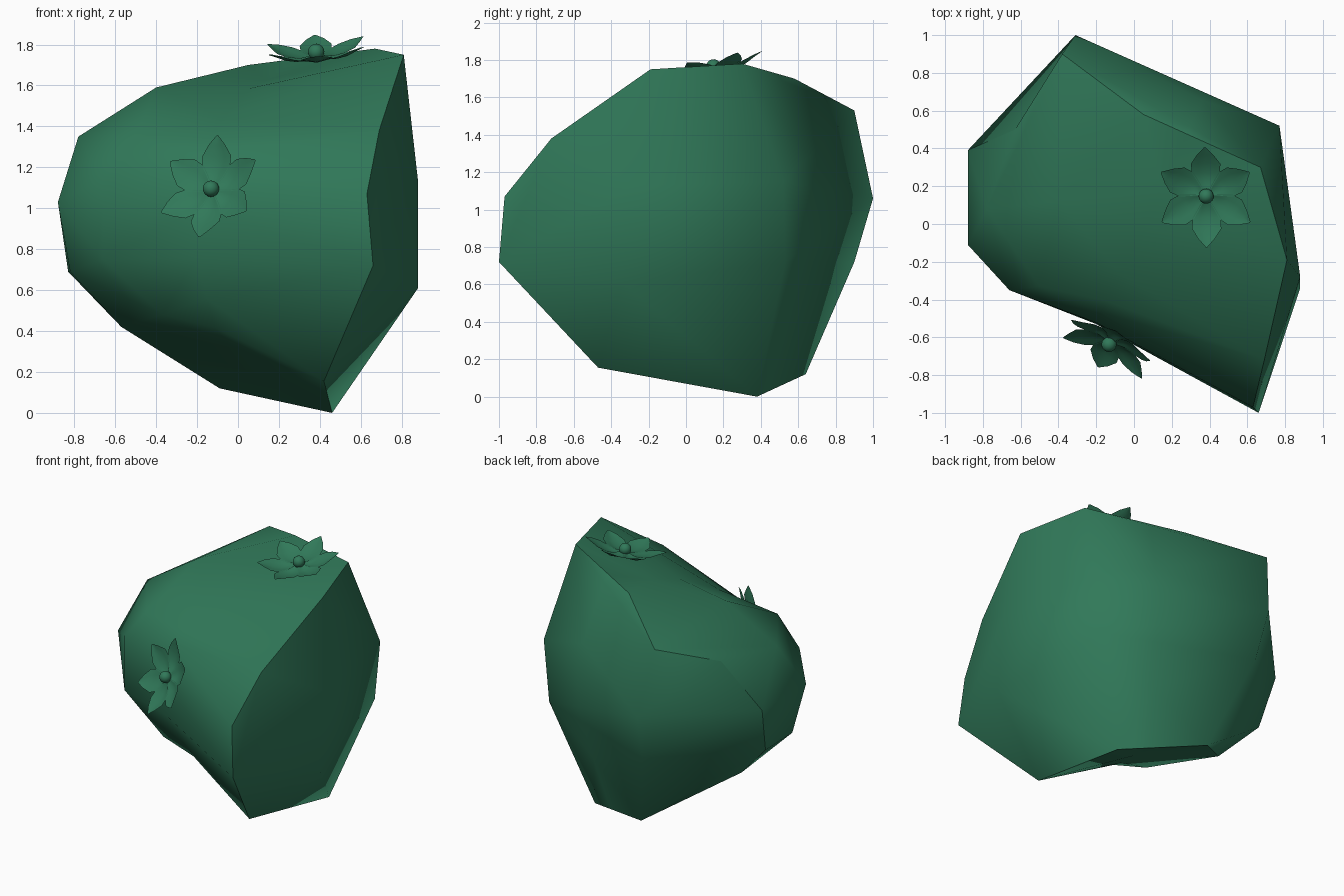
import bpy, bmesh, math
from mathutils import Vector, Matrix

cube = bpy.data.objects.get("Cube")
if cube:
    bpy.data.objects.remove(cube, do_unlink=True)

green = bpy.data.materials.new("deep_green")
green.use_nodes = True
color = (0.03, 0.19, 0.1, 1)
green.diffuse_color = color
green.node_tree.nodes["Principled BSDF"].inputs["Base Color"].default_value = color


def finish(name, bm):
    """Turn a bmesh into a smooth-shaded green object."""
    bmesh.ops.recalc_face_normals(bm, faces=bm.faces)
    for f in bm.faces:
        f.smooth = True
    mesh = bpy.data.meshes.new(name)
    bm.to_mesh(mesh)
    bm.free()
    mesh.materials.append(green)
    bpy.context.collection.objects.link(bpy.data.objects.new(name, mesh))


# Boulder: a faceted hull; the rim is the crease between its front and back shells
right_rim = [(.81, -.19, 1.75), (.69, -.72, 1.38), (.63, -.97, 1.07),
             (.66, -1, .72), (.42, -.47, .155), (.46, .38, 0)]
left_rim = [(-.09, .64, .12), (-.57, .18, .42), (-.83, .28, .69), (-.88, .39, 1.03)]
top_rim = [(-.38, .9, 1.53), (.05, .58, 1.7), (.67, .3, 1.78)]
back_shell = [(.88, -.28, 1.13), (.88, -.34, .61), (.77, .52, 1.15),
              (.72, .53, .72), (-.31, 1, 1.06), (-.28, .9, .72)]
front_shell = [(-.88, -.11, 1.03), (-.82, -.04, .69), (-.78, .08, 1.35), (-.4, .12, 1.59),
               (-.5, -.33, 1.35), (-.66, -.35, 1.14), (-.66, -.35, .75), (-.37, -.32, .48)]

bm = bmesh.new()
for p in right_rim + left_rim + top_rim + back_shell + front_shell:
    bm.verts.new(p)
hull = bmesh.ops.convex_hull(bm, input=bm.verts)
inside = {g for key in ("geom_interior", "geom_unused") for g in hull[key]
          if isinstance(g, bmesh.types.BMVert)}
bmesh.ops.delete(bm, geom=list(inside), context='VERTS')


def rim_edges(path):
    """Edges that join neighbouring points of a path."""
    pairs = [(Vector(a), Vector(b)) for a, b in zip(path, path[1:])]
    return [e for e in bm.edges for a, b in pairs
            if min((e.verts[0].co - a).length + (e.verts[1].co - b).length,
                   (e.verts[0].co - b).length + (e.verts[1].co - a).length) < .001]


# Dent in the rim at the back right
dent = (-.63, .5, 1.36)
for edge in rim_edges([left_rim[-1], top_rim[0]]):
    split = bmesh.ops.subdivide_edges(bm, edges=[edge], cuts=1)
    for g in split["geom_inner"]:
        if isinstance(g, bmesh.types.BMVert):
            g.co = dent
bmesh.ops.triangulate(bm, faces=bm.faces)
for edge in rim_edges(right_rim + left_rim + [dent] + top_rim + right_rim[:1]):
    edge.smooth = False

# Shallow waist around the front shell
waist = Vector((.05, 0, 1))
cut = bmesh.ops.bisect_plane(bm, geom=bm.verts[:] + bm.edges[:] + bm.faces[:],
                             plane_co=waist, plane_no=(.9, -.43, 0))
for g in cut["geom_cut"]:
    if isinstance(g, bmesh.types.BMVert) and g.co.y < .4:
        depth = .065 if g.co.z > 1.5 else .045
        g.co += (waist - g.co).normalized() * depth
bmesh.ops.triangulate(bm, faces=bm.faces)
finish("boulder", bm)


# Flowers: six wide pointed petals around a round centre
# Petal sections: distance out, half width, height
petal = [(.02, .015, .02), (.07, .045, .005), (.12, .075, .01),
         (.175, .078, .025), (.225, .045, .05), (.27, .004, .07)]


def flower(name, centre, normal, up):
    z = Vector(normal).normalized()
    x = Vector(up).cross(z).normalized()
    frame = Matrix((x, z.cross(x), z)).transposed().to_4x4()
    frame.translation = centre
    bm = bmesh.new()
    for k in range(6):
        turn = Matrix.Rotation(math.radians(90 + 60 * k), 4, 'Z')
        rows = []
        for r, w, h in petal:
            rows.append([bm.verts.new(turn @ Vector((r, w * s, h + abs(s) * w * .2)))
                         for s in (-1, -.5, 0, .5, 1)])
        for a, b in zip(rows, rows[1:]):
            for i in range(4):
                bm.faces.new((a[i], b[i], b[i + 1], a[i + 1]))
    bmesh.ops.create_uvsphere(bm, u_segments=16, v_segments=10, radius=.04,
                              matrix=Matrix.Translation((0, 0, .04)))
    bmesh.ops.transform(bm, matrix=frame, verts=bm.verts)
    finish(name, bm)


flower("top_flower", (.385, .155, 1.725), (-.08, -.2, 1), (0, 1, 0))
flower("front_flower", (-.115, -.605, 1.08), (-.42, -.8, .38), (.12, .25, .48))
